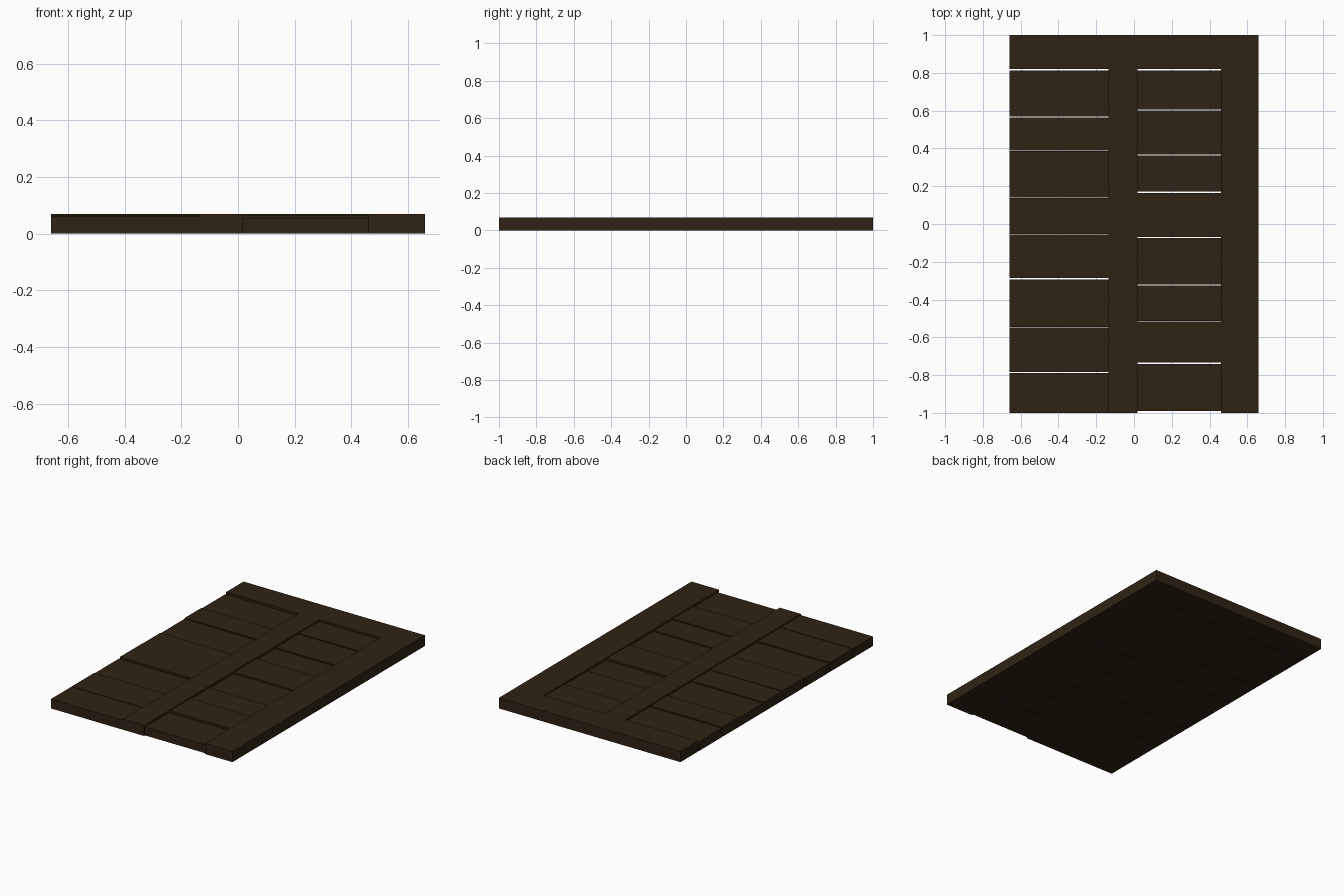
import bpy

wood = bpy.data.materials.new("dark_brown_wood")
wood.diffuse_color = (0.028, 0.0165, 0.006, 1)


def board(name, x0, x1, y0, y1, top):
    """Flat board resting on z = 0."""
    bpy.ops.mesh.primitive_cube_add(size=1, location=((x0 + x1) / 2, (y0 + y1) / 2, top / 2))
    ob = bpy.context.object
    ob.name = name
    ob.scale = (x1 - x0, y1 - y0, top)
    bpy.ops.object.transform_apply(location=False, rotation=False, scale=True)
    ob.data.materials.append(wood)


def plank_row(name, x0, x1, edges, gaps, tops):
    """Column of planks split at the given seams, each with its own height."""
    for i, top in enumerate(tops):
        board(f"{name}_{i + 1}", x0, x1, edges[i] + gaps[i] / 2,
              edges[i + 1] - gaps[i + 1] / 2, top)


# Raised frame: rail across the end, outer stile and middle stile
board("top_rail", -0.66, 0.66, 0.82, 1.0, 0.07)
board("outer_stile", 0.46, 0.66, -1.0, 0.82, 0.07)
board("middle_stile", -0.135, 0.018, -1.0, 0.82, 0.07)

# Left planks, open at the outer edge
plank_row("left_plank", -0.66, -0.135,
          [-1.0, -0.787, -0.547, -0.29, -0.054, 0.138, 0.387, 0.567, 0.816],
          [0, 0.005, 0.004, 0.009, 0.004, 0.003, 0.003, 0.006, 0.008],
          [0.062, 0.062, 0.058, 0.065, 0.063, 0.059, 0.064, 0.059])

# Right planks, held between the stiles
plank_row("right_plank", 0.018, 0.46,
          [-0.995, -0.737, -0.515, -0.323, -0.071, 0.169, 0.365, 0.603, 0.816],
          [0.01, 0.009, 0.004, 0.007, 0.004, 0.008, 0.004, 0.004, 0.008],
          [0.056, 0.064, 0.058, 0.055, 0.063, 0.054, 0.058, 0.062])
